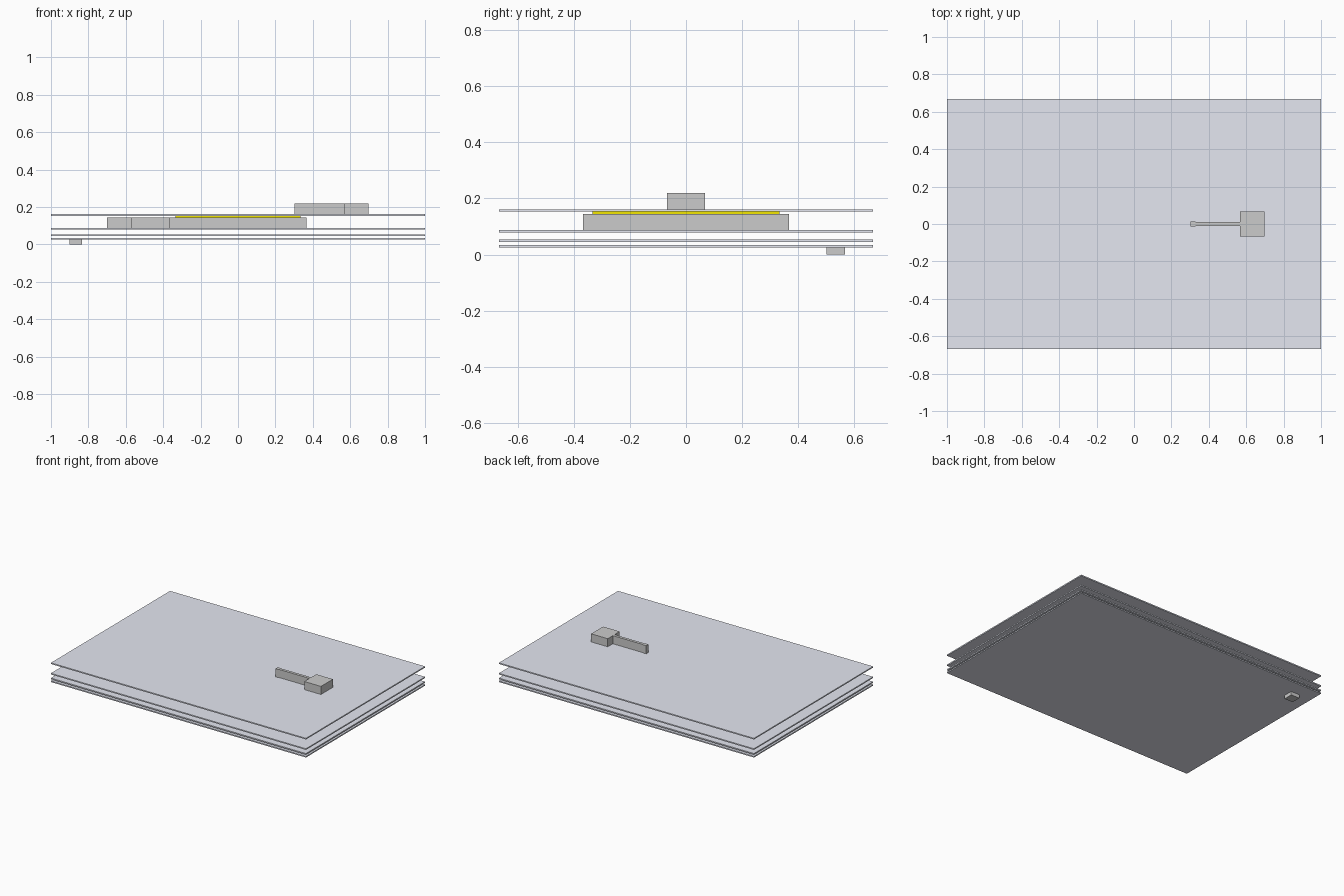
import bpy, bmesh

if "Cube" in bpy.data.objects:
    bpy.data.objects.remove(bpy.data.objects["Cube"])

glass = bpy.data.materials.new("pale_substrate")
glass.diffuse_color = (0.78, 0.80, 0.88, 1)
glass.use_nodes = True
glass.node_tree.nodes["Principled BSDF"].inputs["Base Color"].default_value = glass.diffuse_color
gold = bpy.data.materials.new("yellow_film")
gold.diffuse_color = (0.9, 0.8, 0.0, 1)
gold.use_nodes = True
gold.node_tree.nodes["Principled BSDF"].inputs["Base Color"].default_value = gold.diffuse_color


def outline(name, pts, z0, z1, mat=None):
    """Extrude a flat counter-clockwise outline between two heights."""
    bm = bmesh.new()
    face = bm.faces.new([bm.verts.new((x, y, z0)) for x, y in pts])
    ext = bmesh.ops.extrude_face_region(bm, geom=[face])["geom"]
    for v in ext:
        if isinstance(v, bmesh.types.BMVert):
            v.co.z = z1
    bmesh.ops.recalc_face_normals(bm, faces=bm.faces)
    me = bpy.data.meshes.new(name)
    bm.to_mesh(me)
    bm.free()
    ob = bpy.data.objects.new(name, me)
    bpy.context.collection.objects.link(ob)
    if mat:
        me.materials.append(mat)
    return ob


def slab(name, x0, x1, y0, y1, z0, z1, mat=None):
    return outline(name, [(x0, y0), (x1, y0), (x1, y1), (x0, y1)], z0, z1, mat)


def symmetric(half):
    """Close a lower half outline by mirroring it across y = 0."""
    return half + [(x, -y) for x, y in reversed(half)]


# Stack of thin substrate plates
for name, z in (("base_plate", 0.025), ("lower_plate", 0.045),
                ("middle_plate", 0.079), ("top_plate", 0.153)):
    slab(name, -1, 1, -0.667, 0.667, z, z + 0.0085, glass)

# Small block under the base plate
slab("bottom_block", -0.902, -0.835, 0.50, 0.567, 0, 0.025)

# Lower electrode: pad, narrow lead and large square
outline("lower_electrode", symmetric([
    (-0.70, -0.067), (-0.57, -0.067), (-0.57, -0.01), (-0.367, -0.01),
    (-0.367, -0.367), (0.367, -0.367)]), 0.0875, 0.145)

# Yellow film on the lower electrode
slab("active_film", -0.335, 0.335, -0.333, 0.333, 0.145, 0.153, gold)

# Upper electrode: contact tip, narrow lead and pad
outline("upper_electrode", symmetric([
    (0.303, -0.013), (0.33, -0.013), (0.33, -0.01), (0.567, -0.01),
    (0.567, -0.067), (0.697, -0.067)]), 0.1615, 0.219)
